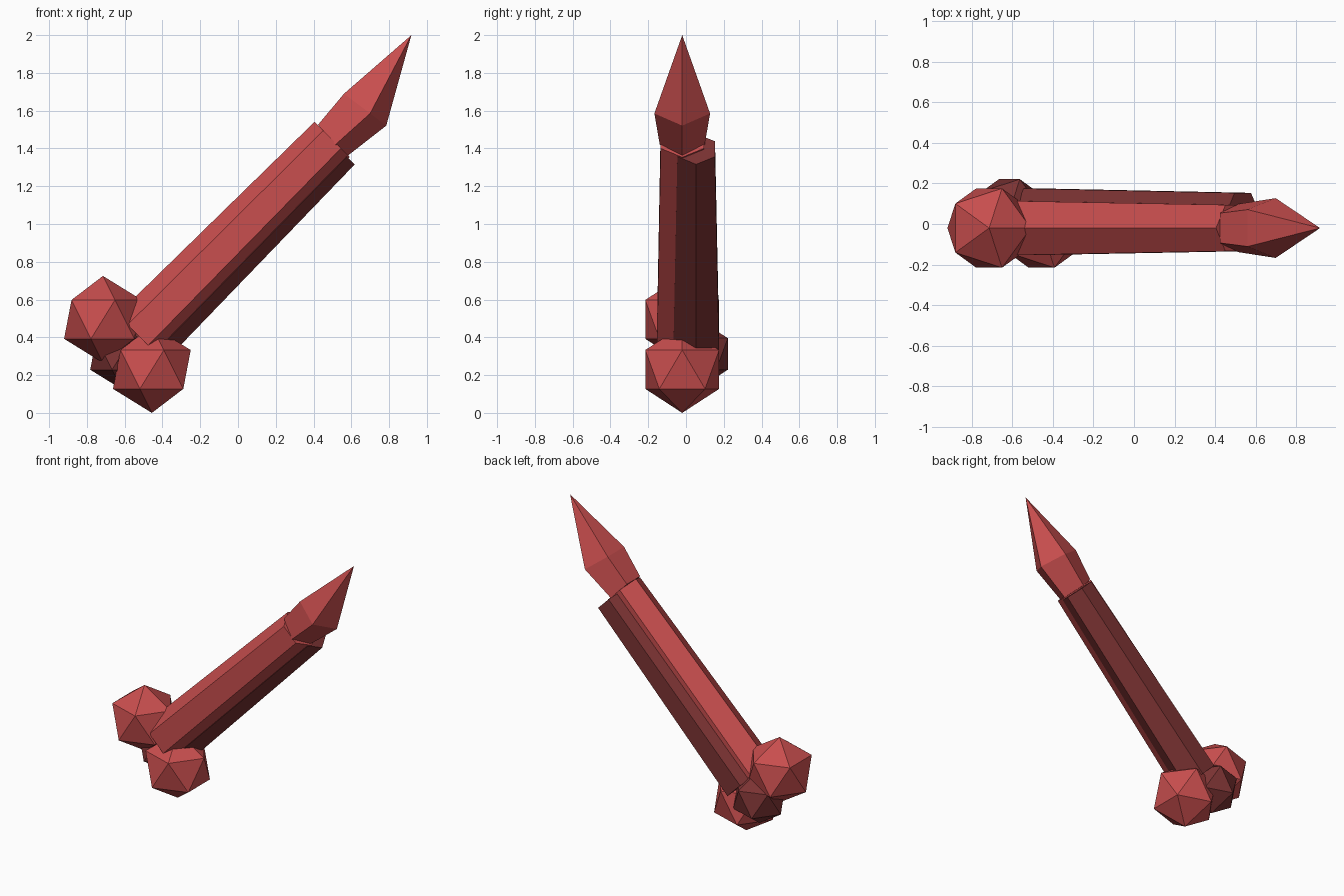
import bpy
import bmesh
from math import cos, sin, tau, radians
from mathutils import Vector

cube = bpy.data.objects.get("Cube")
if cube:
    bpy.data.objects.remove(cube, do_unlink=True)


def material(name, colour):
    mat = bpy.data.materials.new(name)
    mat.use_nodes = True
    mat.diffuse_color = colour
    mat.node_tree.nodes["Principled BSDF"].inputs["Base Color"].default_value = colour
    return mat


red = material("dusty_red", (0.58, 0.076, 0.076, 1))
dark_red = material("dark_red", (0.20, 0.033, 0.033, 1))


def finish(name, bm, mat):
    bmesh.ops.recalc_face_normals(bm, faces=bm.faces)
    mesh = bpy.data.meshes.new(name)
    bm.to_mesh(mesh)
    bm.free()
    mesh.materials.append(mat)
    bpy.context.collection.objects.link(bpy.data.objects.new(name, mesh))


def ring(bm, centre, radius, sides, angle):
    """Polygon with its first corner at the given angle in the xz plane."""
    out = Vector((cos(radians(angle)), 0, sin(radians(angle))))
    side = Vector((0, 1, 0))
    return [bm.verts.new(Vector(centre) + radius * (cos(tau * i / sides) * out
                         + sin(tau * i / sides) * side)) for i in range(sides)]


def loft(name, mat, sides, rings, tip=None):
    """Skin a row of polygons, closed by caps or by a point."""
    bm = bmesh.new()
    loops = [ring(bm, centre, radius, sides, angle) for centre, radius, angle in rings]
    for a, b in zip(loops, loops[1:]):
        for i in range(sides):
            j = (i + 1) % sides
            bm.faces.new((a[i], a[j], b[j], b[i]))
    bm.faces.new(loops[0])
    if tip:
        point = bm.verts.new(tip)
        for i in range(sides):
            bm.faces.new((loops[-1][i], loops[-1][(i + 1) % sides], point))
    else:
        bm.faces.new(loops[-1])
    finish(name, bm, mat)


def ball(name, mat, centre, radius):
    bm = bmesh.new()
    bmesh.ops.create_icosphere(bm, subdivisions=1, radius=radius)
    bmesh.ops.translate(bm, verts=bm.verts, vec=centre)
    finish(name, bm, mat)


# Tapered six-sided shafts, the rear one darker and set lower
loft("main_shaft", red, 6, [((-0.53, -0.02, 0.412), 0.154, 135),
                            ((0.498, -0.02, 1.447), 0.132, 135)])
loft("rear_shaft", dark_red, 6, [((-0.495, 0.054, 0.362), 0.14, 135),
                                 ((0.537, 0.054, 1.397), 0.115, 135)])

# Five-sided pointed head
loft("pointed_head", red, 5, [((0.49, -0.02, 1.449), 0.125, -49),
                              ((0.661, -0.02, 1.614), 0.155, -37)],
     tip=(0.918, -0.02, 2.0))

# Faceted balls around the lower end
ball("upper_ball", red, (-0.715, -0.02, 0.495), 0.23)
ball("lower_ball", red, (-0.456, -0.02, 0.23), 0.23)
ball("rear_ball", dark_red, (-0.615, 0.062, 0.312), 0.187)
